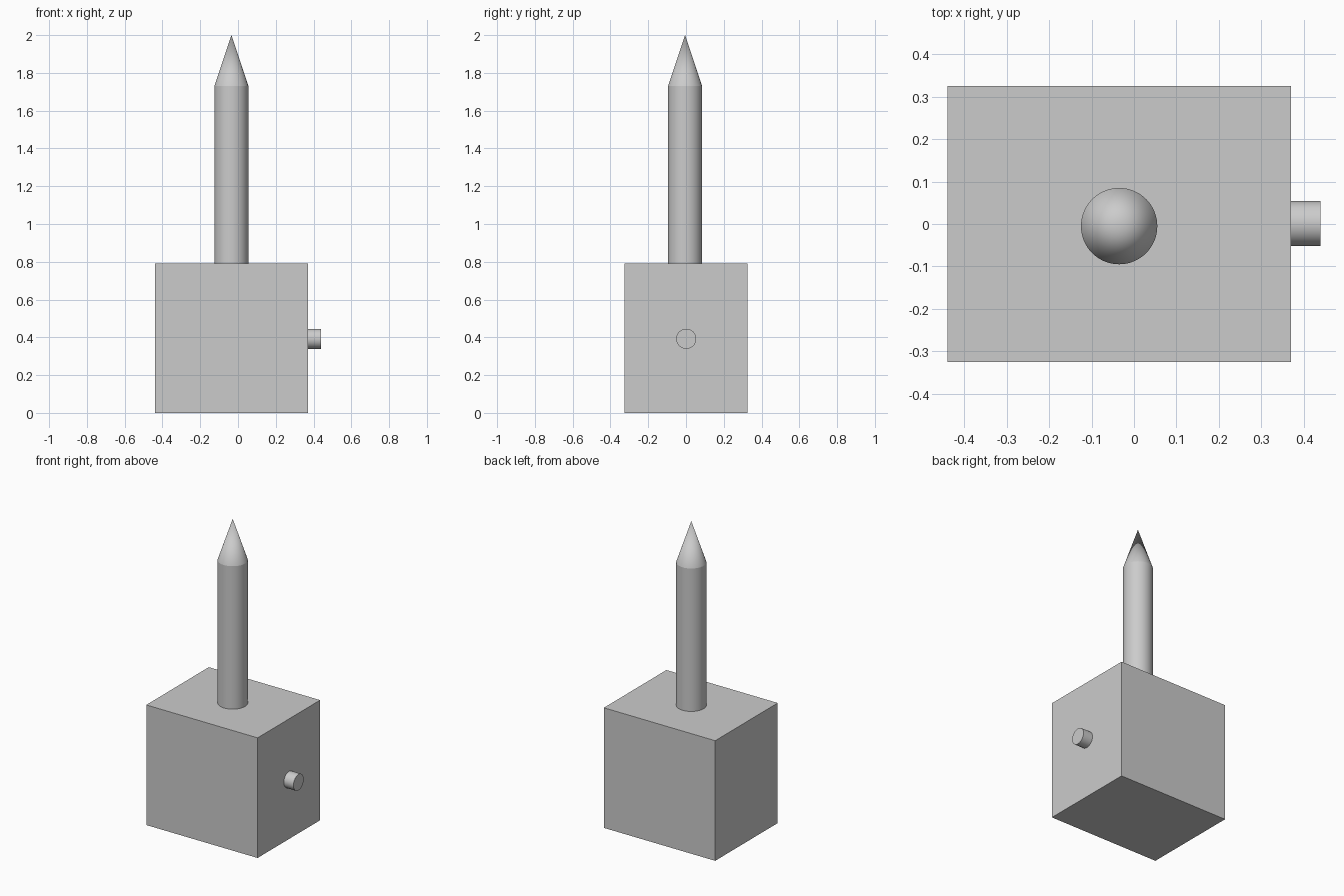
import bpy
from math import pi, radians

default = bpy.data.objects.get("Cube")
if default:
    bpy.data.objects.remove(default, do_unlink=True)

# Single plain grey for every part
GREY = (0.6, 0.6, 0.6, 1)
grey = bpy.data.materials.new("plain grey")
grey.use_nodes = True
grey.diffuse_color = GREY
grey.node_tree.nodes["Principled BSDF"].inputs["Base Color"].default_value = GREY

BOX_TOP, SHAFT_TOP, TIP = 0.79, 1.73, 2.0
BOX_LEFT, BOX_RIGHT, KNOB_END = 0.37, -0.44, 0.44
SPIKE_X, SPIKE_Y, SPIKE_R = -0.035, -0.005, 0.09


def finish(name, smooth=True):
    """Name and colour the active part, smoothing its round sides."""
    part = bpy.context.object
    part.name = name
    part.data.materials.append(grey)
    if smooth:
        bpy.ops.object.shade_smooth_by_angle(angle=radians(30))
    return part


# Housing block
bpy.ops.mesh.primitive_cube_add(
    size=1, location=((BOX_LEFT + BOX_RIGHT) / 2, 0, BOX_TOP / 2))
block = finish("housing_block", smooth=False)
block.scale = (BOX_LEFT - BOX_RIGHT, 0.65, BOX_TOP)
bpy.ops.object.transform_apply(location=False, rotation=False, scale=True)

# Upright shaft
bpy.ops.mesh.primitive_cylinder_add(
    vertices=64, radius=SPIKE_R, depth=SHAFT_TOP - BOX_TOP,
    location=(SPIKE_X, SPIKE_Y, (SHAFT_TOP + BOX_TOP) / 2))
finish("shaft")

# Pointed tip
bpy.ops.mesh.primitive_cone_add(
    vertices=64, radius1=SPIKE_R, radius2=0, depth=TIP - SHAFT_TOP,
    location=(SPIKE_X, SPIKE_Y, (TIP + SHAFT_TOP) / 2))
finish("pointed_tip")

# Side knob
bpy.ops.mesh.primitive_cylinder_add(
    vertices=48, radius=0.053, depth=KNOB_END - BOX_LEFT,
    location=((KNOB_END + BOX_LEFT) / 2, 0.001, 0.392), rotation=(0, pi / 2, 0))
finish("side_knob")
